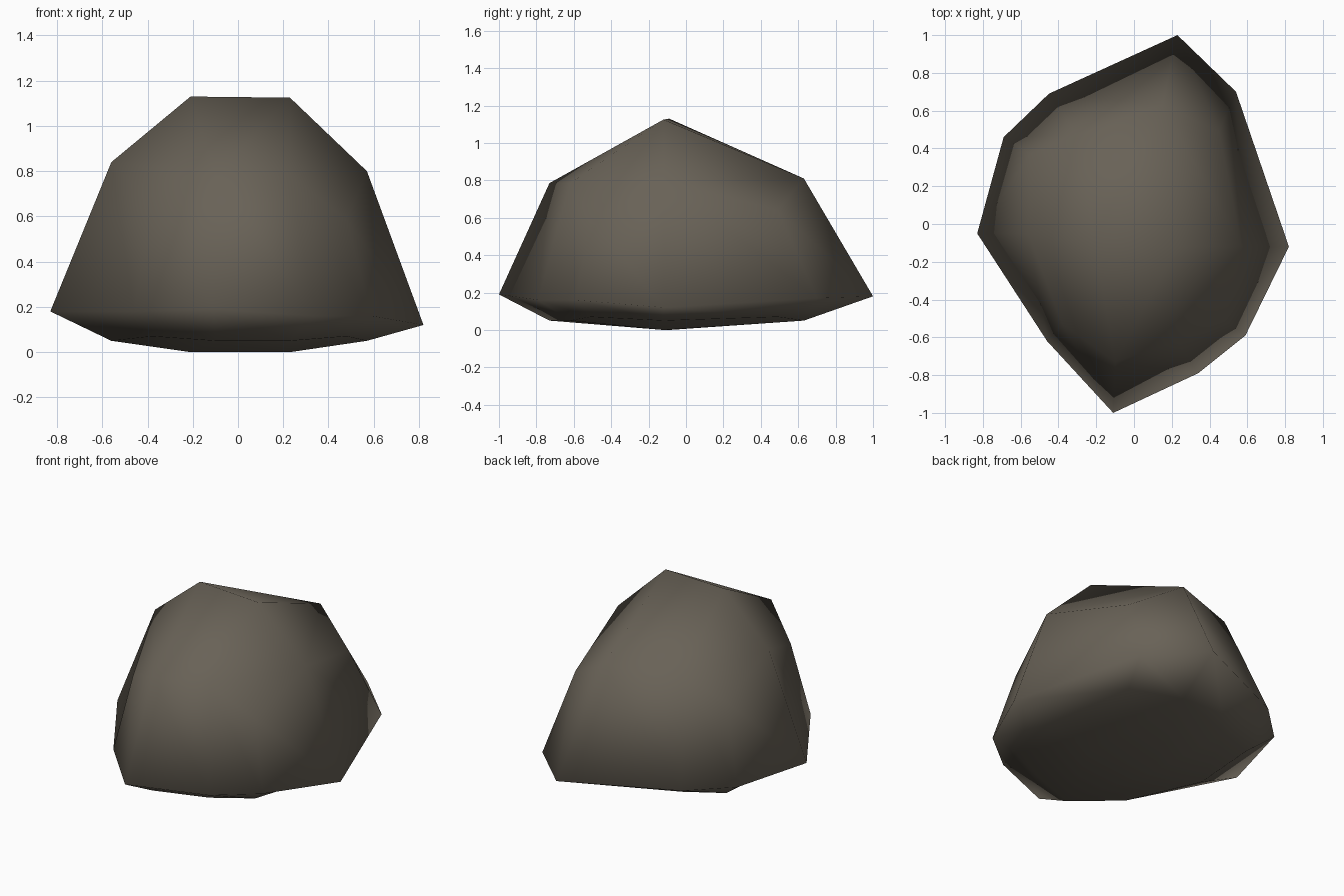
import bpy, bmesh

if "Cube" in bpy.data.objects:
    bpy.data.objects.remove(bpy.data.objects["Cube"])

# Stone colour
stone = bpy.data.materials.new("grey brown stone")
stone.diffuse_color = (0.14, 0.122, 0.095, 1)
stone.use_nodes = True
stone.node_tree.nodes["Principled BSDF"].inputs["Base Color"].default_value = stone.diffuse_color

# Ten columns round the boulder: shoulder ring and widest ring
shoulder = [(.57, -.12, .80), (.45, .49, .64), (.15, .63, .81), (-.30, .47, .81),
            (-.55, .37, .66), (-.56, -.05, .84), (-.38, -.53, .65), (-.10, -.73, .785),
            (.23, -.62, .785), (.48, -.51, .585)]
widest = [(.82, -.12, .12), (.54, .70, .17), (.23, 1.0, .18), (-.45, .69, .18),
          (-.69, .46, .18), (-.83, -.05, .18), (-.46, -.62, .18), (-.11, -1.0, .19),
          (.34, -.79, .16), (.59, -.59, .16)]
ridge = [(-.21, -.09, 1.13), (.23, -.12, 1.125)]

bm = bmesh.new()
top = [bm.verts.new(p) for p in shoulder]
mid = [bm.verts.new(p) for p in widest]
# The underside repeats the shoulder outline, pressed almost flat
low = [bm.verts.new((x, y, .05 if z > .7 else .07)) for x, y, z in shoulder]
peak = [bm.verts.new(p) for p in ridge]
keel = [bm.verts.new((x, y, 0)) for x, y, z in ridge]

# Sides
for upper, lower in ((top, mid), (mid, low)):
    for i in range(10):
        j = (i + 1) % 10
        bm.faces.new((upper[i], lower[i], lower[j], upper[j]))


# Crown and underside caps, six quads each around a short ridge
def cap(r, k):
    a, b = k
    for q in ((r[0], r[1], r[2], b), (r[2], r[3], a, b), (r[3], r[4], r[5], a),
              (r[5], r[6], r[7], a), (r[7], r[8], b, a), (r[8], r[9], r[0], b)):
        bm.faces.new(q)


cap(top, peak)
cap(low, keel)
bmesh.ops.recalc_face_normals(bm, faces=bm.faces)
for f in bm.faces:
    f.smooth = True

mesh = bpy.data.meshes.new("boulder")
bm.to_mesh(mesh)
bm.free()
mesh.materials.append(stone)
boulder = bpy.data.objects.new("boulder", mesh)
bpy.context.collection.objects.link(boulder)
